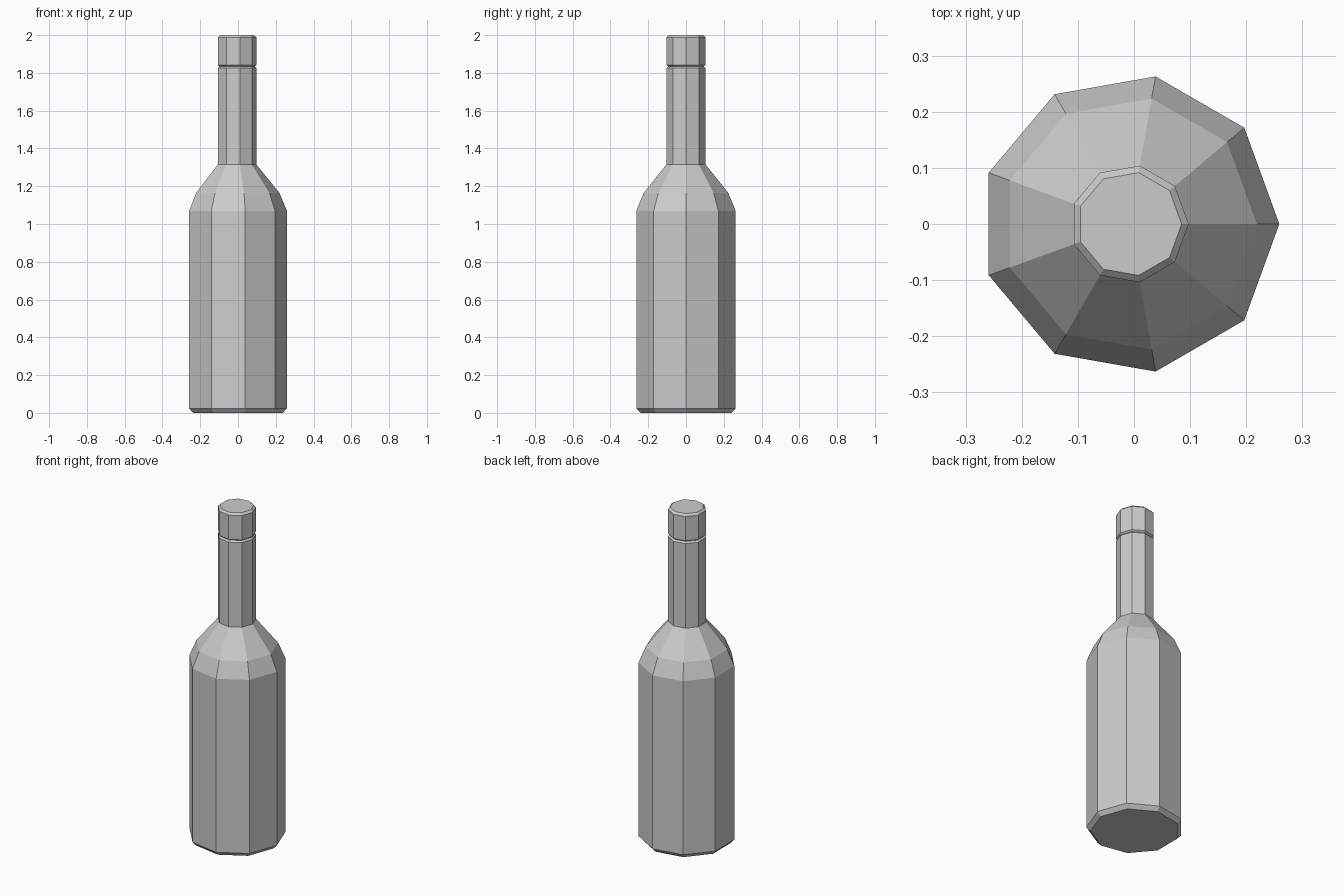
import bpy, bmesh
from math import cos, sin, tau

if "Cube" in bpy.data.objects:
    bpy.data.objects.remove(bpy.data.objects["Cube"])

SIDES = 9
CX = -0.008  # a nine-sided ring is lopsided in x, so shift it to centre its bounds


def lathe(name, profile, close_bottom=False, close_top=False):
    """Flat-faced nine-sided turning of (radius, z) points."""
    bm = bmesh.new()
    rings = [[bm.verts.new((CX + r * cos(tau * i / SIDES), r * sin(tau * i / SIDES), z))
              for i in range(SIDES)] for r, z in profile]
    for a, b in zip(rings, rings[1:]):
        for i in range(SIDES):
            j = (i + 1) % SIDES
            bm.faces.new((a[i], a[j], b[j], b[i]))
    if close_bottom:
        bm.faces.new(rings[0][::-1])
    if close_top:
        bm.faces.new(rings[-1])
    mesh = bpy.data.meshes.new(name)
    bm.to_mesh(mesh)
    bm.free()
    obj = bpy.data.objects.new(name, mesh)
    bpy.context.collection.objects.link(obj)
    return obj


# Bottle: chamfered base, straight body, two-step shoulder, neck
lathe("bottle", [(0.245, 0), (0.267, 0.024), (0.267, 1.07), (0.227, 1.165),
                 (0.1055, 1.315), (0.1055, 1.825), (0.096, 1.834)], close_bottom=True)

# Cap: starts in the narrow groove above the neck, chamfered top edge
lathe("cap", [(0.096, 1.834), (0.1055, 1.842), (0.1055, 1.988), (0.093, 2.0)],
      close_top=True)
